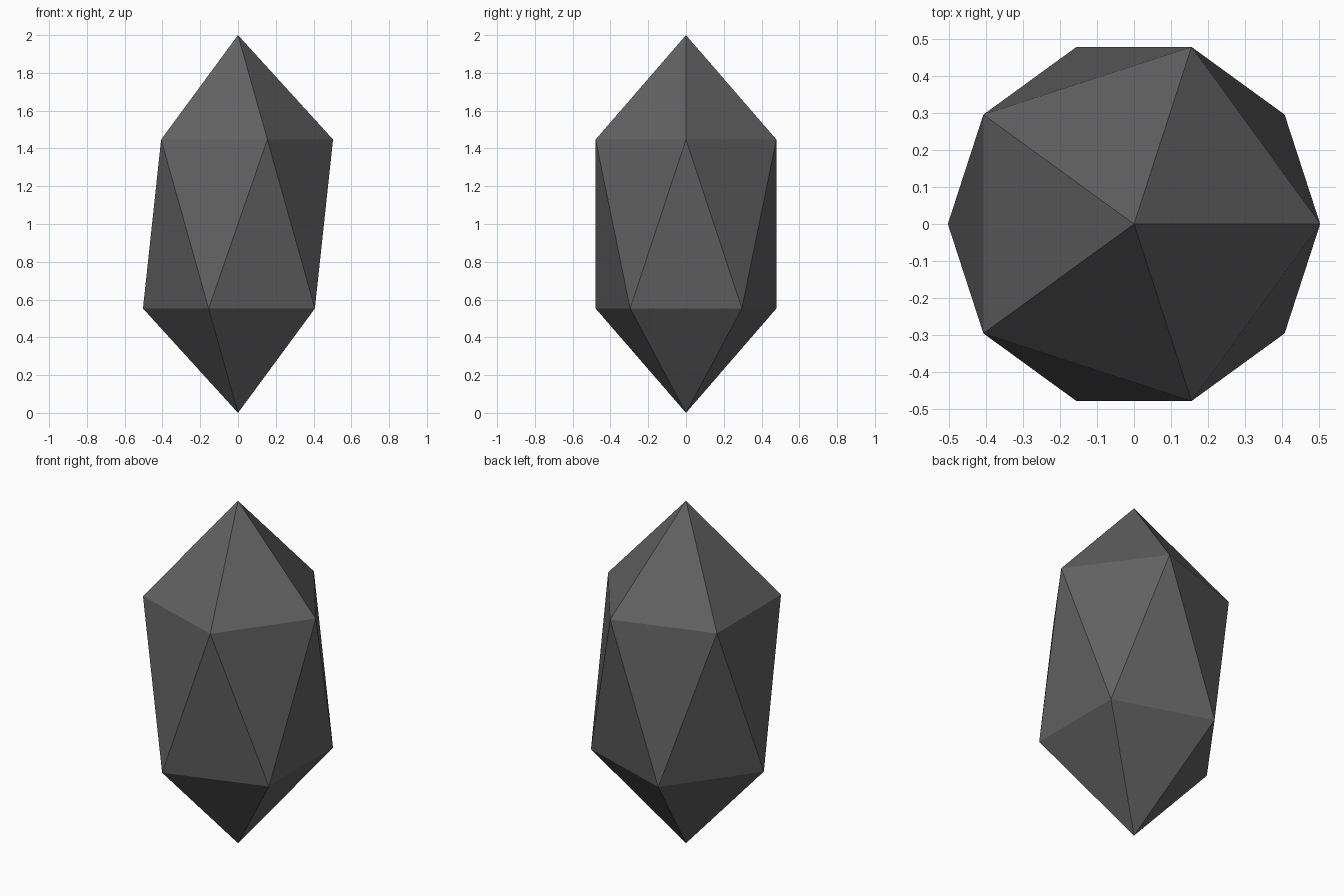
import bpy

if "Cube" in bpy.data.objects:
    bpy.data.objects.remove(bpy.data.objects["Cube"])

# Dark grey stone
stone = bpy.data.materials.new("dark_grey_stone")
stone.diffuse_color = (0.12, 0.12, 0.12, 1.0)
stone.use_nodes = True
stone.node_tree.nodes["Principled BSDF"].inputs["Base Color"].default_value = stone.diffuse_color

# Crystal: 20-sided sphere, narrowed in plan
bpy.ops.mesh.primitive_ico_sphere_add(subdivisions=1, radius=1.0, location=(0, 0, 1))
crystal = bpy.context.object
crystal.name = "crystal"
crystal.scale = (0.5625, 0.5625, 1.0)
bpy.ops.object.transform_apply(location=False, rotation=False, scale=True)
crystal.data.materials.append(stone)
bpy.ops.object.shade_flat()
